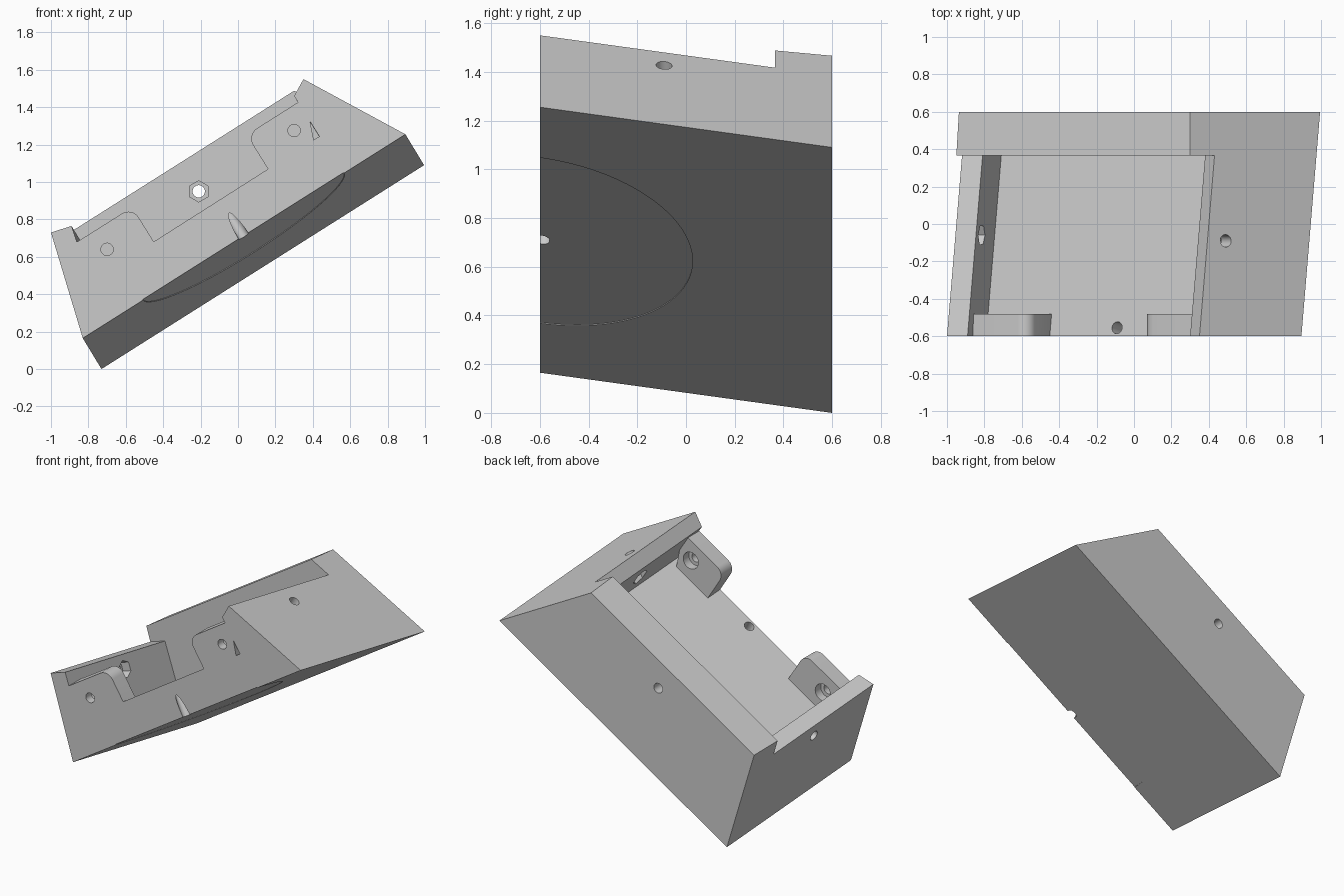
import bpy, bmesh, math
from mathutils import Vector, Matrix

if "Cube" in bpy.data.objects:
    bpy.data.objects.remove(bpy.data.objects["Cube"])

SHIFT = Vector((0.10, -0.165))          # x, z drift of the section from front to back
FRONT, BACK, WALL = -0.6, 0.6, 0.365


def loft(name, front, back, y0, y1):
    """Solid between two matching (x, z) outlines."""
    bm = bmesh.new()
    a = [bm.verts.new((p[0], y0, p[1])) for p in front]
    b = [bm.verts.new((p[0], y1, p[1])) for p in back]
    bm.faces.new(a)
    bm.faces.new(b[::-1])
    n = len(a)
    for i in range(n):
        bm.faces.new((a[i], b[i], b[(i + 1) % n], a[(i + 1) % n]))
    return finish(name, bm)


def finish(name, bm):
    bmesh.ops.recalc_face_normals(bm, faces=bm.faces)
    me = bpy.data.meshes.new(name)
    bm.to_mesh(me)
    bm.free()
    ob = bpy.data.objects.new(name, me)
    bpy.context.collection.objects.link(ob)
    return ob


def rod(p, direction, r, s0, s1, sides=32):
    """Cylinder or hexagon from p + s0*direction to p + s1*direction."""
    d = Vector(direction).normalized()
    bm = bmesh.new()
    m = (Matrix.Translation(Vector(p) + d * (s0 + s1) / 2)
         @ d.to_track_quat('Z', 'Y').to_matrix().to_4x4())
    bmesh.ops.create_cone(bm, cap_ends=True, segments=sides, radius1=r,
                          radius2=r, depth=s1 - s0, matrix=m)
    return finish("cutter", bm)


def combine(target, other, op):
    other.hide_render = True
    mod = target.modifiers.new(op, 'BOOLEAN')
    mod.operation, mod.solver, mod.object = op, 'EXACT', other
    bpy.context.view_layer.objects.active = target
    bpy.ops.object.modifier_apply(modifier=mod.name)
    bpy.data.objects.remove(other)


def moved(p, y):
    return Vector(p) + SHIFT * (y - FRONT) / (BACK - FRONT)


def rounded(c, to_a, to_b, r=0.065, steps=8):
    """Arc replacing corner c between two perpendicular directions."""
    a, b = Vector(to_a).normalized(), Vector(to_b).normalized()
    o = Vector(c) + (a + b) * r
    return [o - b * r * math.cos(t) - a * r * math.sin(t)
            for t in (math.pi / 2 * i / steps for i in range(steps + 1))]


# main tray section: base, right slope, hooked lip, floor, left lip
section = [(-0.83, 0.165), (0.895, 1.255), (0.35, 1.55), (0.3, 1.46),
           (0.435, 1.244), (-0.79, 0.465), (-0.89, 0.765), (-1.0, 0.73)]
body = loft("tilted_tray", section, [moved(p, WALL) for p in section], FRONT, WALL)


# tall rear wall, its ends continuing the slope and left end planes
def wall_outline(y):
    bl, br, apex, left = (moved(section[i], y) for i in (0, 1, 2, 7))
    s = apex - br
    right_top = apex + s * (0.3 - apex.x) / s.x
    e = left - bl
    m = (br.y - bl.y) / (br.x - bl.x)
    k = (right_top.y + m * (left.x - 0.3) - left.y) / (e.y - m * e.x)
    return [bl, br, right_top, left + e * k]


combine(body, loft("rear_wall", wall_outline(WALL), wall_outline(BACK), WALL, BACK), 'UNION')

# two rounded screw tabs at the front
up, along = (-0.535, 0.845), (0.845, 0.535)
neg = lambda v: (-v[0], -v[1])
left_tab = [(-0.9, 0.655)] + rounded((-0.566, 0.866), neg(along), neg(up)) + \
           [(-0.42, 0.632), (-0.85, 0.38)]
right_tab = [(0.36, 1.451)] + rounded((0.046, 1.252), along, neg(up)) + \
            [(0.2, 1.006), (0.42, 1.15)]
for tab in (left_tab, right_tab):
    combine(body, loft("tab", tab, tab, FRONT, -0.48), 'UNION')

# holes: (point, direction, radius, start, end, sides)
normal = Vector((-0.632, 0.19, 1)).normalized()
Y = (0, 1, 0)
holes = [
    ((-0.09, -0.555, 0.90), -normal, 0.032, -0.1, 0.6, 32),       # floor drain
    ((0.03, -0.6, 0.708), normal, 0.635, -0.05, 0.004, 96),       # base disc recess
    ((-0.21, WALL, 0.95), Y, 0.033, -0.05, 0.3, 32),              # rear wall bolt
    ((-0.21, WALL, 0.95), Y, 0.057, -0.05, 0.08, 6),              # rear nut pocket
    ((-0.815, -0.06, 0.60), (0.95, 0, 0.3), 0.033, -0.3, 0.08, 32),
    ((-0.815, -0.06, 0.60), (0.95, 0, 0.3), 0.057, -0.06, 0.08, 6),
    ((0.49, -0.09, 1.426), (-0.48, 0, -0.88), 0.033, -0.05, 0.24, 32),
    ((0.49, -0.09, 1.426), (-0.48, 0, -0.88), 0.057, 0.11, 0.24, 6),
]
for x, z in ((-0.7, 0.64), (0.3, 1.275)):                         # tab screws
    holes.append(((x, FRONT, z), Y, 0.033, -0.05, 0.15, 32))
    holes.append(((x, FRONT, z), Y, 0.057, 0.06, 0.16, 32))
for h in holes:
    combine(body, rod(*h), 'DIFFERENCE')

# smooth hole walls, keep hard edges
bpy.ops.object.select_all(action='DESELECT')
body.select_set(True)
bpy.context.view_layer.objects.active = body
bpy.ops.object.shade_smooth_by_angle(angle=math.radians(25))
